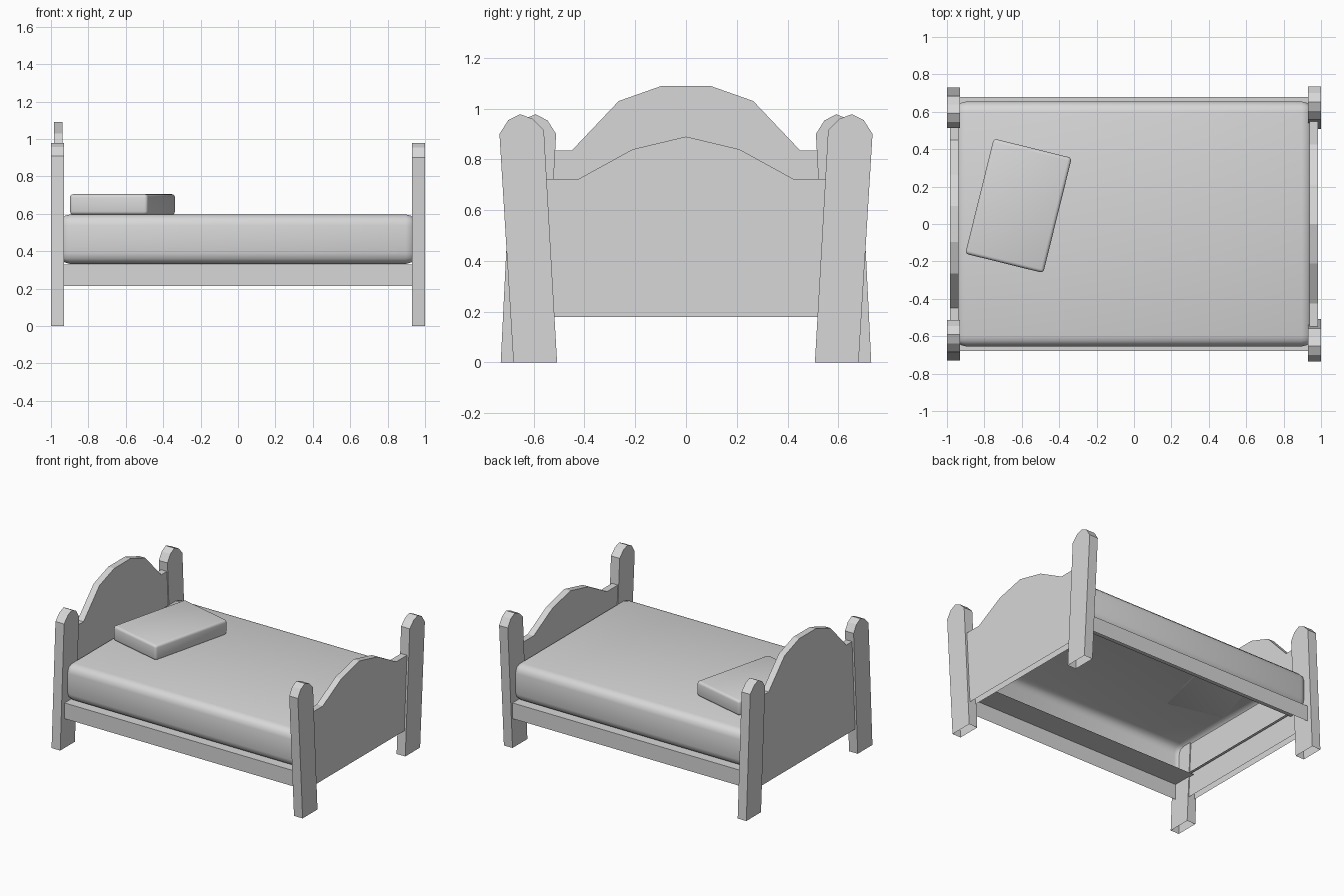
import bpy, bmesh
from math import radians

cube = bpy.data.objects.get("Cube")
if cube:
    bpy.data.objects.remove(cube, do_unlink=True)

grey = bpy.data.materials.new("plain_grey")
grey.use_nodes = True
GREY = (0.68, 0.68, 0.68, 1)
grey.diffuse_color = GREY
grey.node_tree.nodes["Principled BSDF"].inputs["Base Color"].default_value = GREY


def add_object(name, bm):
    mesh = bpy.data.meshes.new(name)
    bm.to_mesh(mesh)
    bm.free()
    mesh.materials.append(grey)
    obj = bpy.data.objects.new(name, mesh)
    bpy.context.collection.objects.link(obj)
    return obj


def panel(name, outline, x0, x1):
    """Upright (y, z) outline given thickness along x, left open underneath."""
    bm = bmesh.new()
    a = [bm.verts.new((x0, y, z)) for y, z in outline]
    b = [bm.verts.new((x1, y, z)) for y, z in outline]
    bm.faces.new(a)
    bm.faces.new(b[::-1])
    for i in range(len(a) - 1):
        bm.faces.new((a[i], a[i + 1], b[i + 1], b[i]))
    bmesh.ops.recalc_face_normals(bm, faces=bm.faces)
    return add_object(name, bm)


def mirrored(half):
    """Complete a symmetric outline from its +y half, listed from bottom to top."""
    left = [(-y, z) for y, z in half]
    return left + [p for p in half[::-1] if p[0] > 0]


def cushion(name, size, centre, bevel, turn=0, hollow=False):
    """Round-edged smooth block; a hollow one has no flat underside."""
    bm = bmesh.new()
    bmesh.ops.create_cube(bm, size=1)
    bmesh.ops.scale(bm, vec=size, verts=bm.verts)
    bmesh.ops.bevel(bm, geom=bm.edges[:], offset=bevel, segments=3,
                    profile=0.5, affect='EDGES')
    bm.normal_update()
    if hollow:
        under = [f for f in bm.faces if f.normal.z < -0.99]
        bmesh.ops.delete(bm, geom=under, context='FACES')
    for face in bm.faces:
        face.smooth = True
    obj = add_object(name, bm)
    obj.location = centre
    obj.rotation_euler.z = radians(turn)
    return obj


# Leaning posts with rounded tops: foot posts splay out, head posts lean in
foot_post = [(0.508, 0), (0.56, 0.915), (0.605, 0.96), (0.653, 0.978),
             (0.70, 0.955), (0.735, 0.9), (0.68, 0)]
head_post = [(0.56, 0), (0.512, 0.9), (0.545, 0.953), (0.592, 0.978),
             (0.64, 0.958), (0.685, 0.91), (0.73, 0)]
for side, s in (("left", 1), ("right", -1)):
    panel("foot_post_" + side, [(s * y, z) for y, z in foot_post], 0.93, 1)
    panel("head_post_" + side, [(s * y, z) for y, z in head_post], -1, -0.93)

# Arched end boards
panel("headboard", mirrored([(0.6, 0.18), (0.6, 0.835), (0.45, 0.835),
                             (0.265, 1.03), (0.095, 1.09)]), -0.985, -0.937)
panel("footboard", mirrored([(0.6, 0.18), (0.6, 0.722), (0.425, 0.722),
                             (0.21, 0.84), (0, 0.89)]), 0.937, 0.985)

# Side rails: an outer face with a ledge folded in under the mattress
for name, s in (("back_rail", 1), ("front_rail", -1)):
    bm = bmesh.new()
    rows = [[bm.verts.new((s * x, s * y, z)) for x in (0.95, -0.95)]
            for y, z in ((0.68, 0.215), (0.68, 0.33), (0.5, 0.33))]
    for low, high in zip(rows, rows[1:]):
        bm.faces.new((low[0], low[1], high[1], high[0]))
    add_object(name, bm)

# Soft parts
cushion("mattress", (1.91, 1.31, 0.265), (0, 0, 0.4645), 0.058, hollow=True)
cushion("pillow", (0.43, 0.634, 0.11), (-0.6175, 0.0975, 0.65), 0.018, turn=-13.9)
